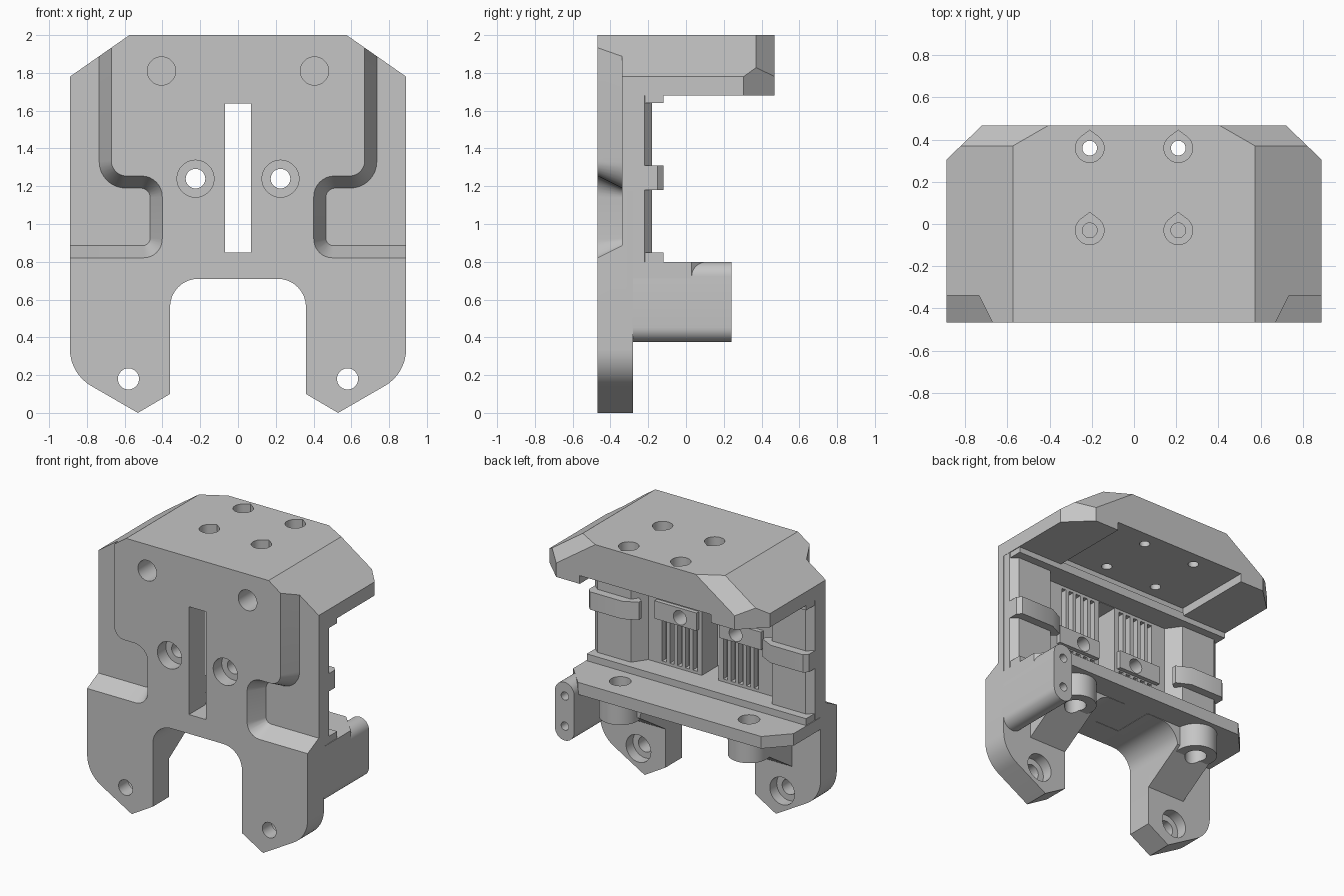
import bpy, bmesh, math
from mathutils import Vector

cube = bpy.data.objects.get("Cube")
if cube:
    bpy.data.objects.remove(cube)

grey = bpy.data.materials.new("plain_grey")
grey.use_nodes = True
grey.diffuse_color = (0.56, 0.56, 0.56, 1)
grey.node_tree.nodes["Principled BSDF"].inputs["Base Color"].default_value = (0.56, 0.56, 0.56, 1)
parts = []
cutters = []
SIDES = (1, -1)
new = bmesh.new


def finish(bm, name):
    bmesh.ops.recalc_face_normals(bm, faces=bm.faces)
    mesh = bpy.data.meshes.new(name)
    bm.to_mesh(mesh)
    bm.free()
    obj = bpy.data.objects.new(name, mesh)
    bpy.context.collection.objects.link(obj)
    return obj


def part(bm, name, cuts=()):
    obj = finish(bm, name)
    for cut in cuts:
        mod = obj.modifiers.new("cut", "BOOLEAN")
        mod.operation, mod.solver, mod.object = "DIFFERENCE", "EXACT", cut
    parts.append(obj)


def cutter(bm, name):
    obj = finish(bm, name)
    obj.hide_render = True
    cutters.append(obj)
    return obj


def pair_cutter(name, build):
    bm = new()
    for s in SIDES:
        build(bm, s)
    return cutter(bm, name)


def rounded(points, steps=8):
    """Outline from (u, v) or (u, v, radius) corners."""
    out = []
    for i, p in enumerate(points):
        c = Vector(p[:2])
        if len(p) == 2:
            out.append(c)
            continue
        a = (Vector(points[i - 1][:2]) - c).normalized()
        b = (Vector(points[(i + 1) % len(points)][:2]) - c).normalized()
        half = a.angle(b) / 2
        mid = c + (a + b).normalized() * p[2] / math.sin(half)
        start = c + a * p[2] / math.tan(half) - mid
        end = c + b * p[2] / math.tan(half) - mid
        for k in range(steps + 1):
            blend = start.normalized().slerp(end.normalized(), k / steps)
            out.append(mid + blend.normalized() * p[2])
    return out


def loft(bm, lower, upper, lo, hi, axis="y", side=1):
    """Solid between two outlines, standing on the y or z axis."""
    def place(p, h):
        return (side * p[0], h, p[1]) if axis == "y" else (side * p[0], p[1], h)
    a = [bm.verts.new(place(p, lo)) for p in lower]
    b = [bm.verts.new(place(p, hi)) for p in upper]
    faces = [bm.faces.new(a), bm.faces.new(b[::-1])]
    for i in range(len(a)):
        j = (i + 1) % len(a)
        faces.append(bm.faces.new((a[i], b[i], b[j], a[j])))
    return bm


def prism(bm, outline, lo, hi, axis="y", side=1):
    return loft(bm, outline, outline, lo, hi, axis, side)


def box(bm, x0, x1, y0, y1, z0, z1, side=1):
    return prism(bm, [(x0, z0), (x1, z0), (x1, z1), (x0, z1)], y0, y1, "y", side)


def disc(u, v, r, n=32):
    return [(u + r * math.cos(2 * math.pi * k / n), v + r * math.sin(2 * math.pi * k / n))
            for k in range(n)]


def slice_off(bm, point, normal):
    geom = bm.verts[:] + bm.edges[:] + bm.faces[:]
    cut = bmesh.ops.bisect_plane(bm, geom=geom, plane_co=point, plane_no=normal, clear_outer=True)
    edges = [e for e in cut["geom_cut"] if isinstance(e, bmesh.types.BMEdge)]
    bmesh.ops.holes_fill(bm, edges=edges)


def mirrored(half):
    """Close a right-hand outline with its mirror image."""
    return half + [(-p[0], *p[1:]) for p in reversed(half)]


def pair_bore(name, u, v, r, lo, hi, axis="y"):
    return pair_cutter(name, lambda bm, s: prism(bm, disc(u, v, r), lo, hi, axis, s))


def grooves(bm, s):
    for i in range(5):
        x = 0.105 + 0.062 * i
        for z in (0.87, 1.32):
            box(bm, x, x + 0.035, -0.325, -0.2, z, z + 0.3, s)


def roof_bores(bm, s):
    for y in (-0.03, 0.36):
        prism(bm, disc(0.21, y, 0.035), 1.5, 2.2, "z", s)


def roof_heads(bm, s):
    for y in (-0.03, 0.36):
        ring = disc(0.21, y, 0.068)
        ring[6:11] = [(0.21, y + 0.085)]  # teardrop tip
        prism(bm, ring, 1.82, 2.2, "z", s)


# Sloped side pockets, carried a little past the front face
front_edge = rounded([(0.67, 2.2), (0.67, 1.255, 0.08), (0.40, 1.255, 0.11),
                      (0.40, 0.82, 0.1), (1.1, 0.82), (1.1, 2.2)])
deep_edge = rounded([(0.735, 2.2), (0.735, 1.19, 0.14), (0.465, 1.19, 0.05),
                     (0.465, 0.885, 0.04), (1.1, 0.885), (1.1, 2.2)])
past = [f + (f - d) * 0.08 for f, d in zip(front_edge, deep_edge)]
side_pocket = pair_cutter("side_pocket_cutter",
                          lambda bm, s: loft(bm, past, deep_edge, -0.4804, -0.34, "y", s))

# Holes, slots and recesses
front_hole = pair_bore("front_hole_cutter", 0.405, 1.81, 0.075, -0.6, -0.2)
screw_bore = pair_bore("screw_bore_cutter", 0.225, 1.24, 0.052, -0.6, 0)
screw_head = pair_bore("screw_head_cutter", 0.225, 1.24, 0.098, -0.6, -0.37)
leg_bore = pair_bore("leg_bore_cutter", 0.58, 0.18, 0.056, -0.6, 0)
leg_head = pair_bore("leg_head_cutter", 0.58, 0.18, 0.1, -0.36, 0)
shelf_bore = pair_bore("shelf_bore_cutter", 0.52, 0.016, 0.072, 0.3, 1.0, "z")
belt_groove = pair_cutter("belt_groove_cutter", grooves)
roof_bore = pair_cutter("roof_bore_cutter", roof_bores)
roof_head = pair_cutter("roof_head_cutter", roof_heads)
centre_slot = cutter(box(new(), -0.068, 0.068, -0.6, 0, 0.85, 1.637), "centre_slot_cutter")
roof_recess = cutter(box(new(), -0.53, 0.53, -0.13, 0.6, 1.5, 1.74), "roof_recess_cutter")
boss_bm = new()
for z in (0.48, 0.70):
    prism(boss_bm, disc(0.81, z, 0.03), 0.0, 0.4)
boss_holes = cutter(boss_bm, "boss_hole_cutter")

# Front plate with two legs
plate_outline = rounded(mirrored([(0.575, 2), (0.89, 1.78), (0.89, 0.208, 0.225), (0.53, 0),
                                  (0.36, 0.1), (0.36, 0.71, 0.15)]))
part(prism(new(), plate_outline, -0.468, -0.28), "front_plate",
     [side_pocket, centre_slot, front_hole, screw_bore, screw_head, leg_bore, leg_head, belt_groove])

# Overhanging roof with chamfered rear corners
roof = prism(new(), mirrored([(0.575, 2), (0.89, 1.78), (0.89, 1.68)]), -0.3, 0.468)
for s in SIDES:
    slice_off(roof, (s * 0.89, 0.305, 1.7), (s * 0.163, 0.17, 0))
    slice_off(roof, (s * 0.575, 0.37, 2), (s * 0.694, 1.205, 1))
part(roof, "roof", [front_hole, roof_recess, roof_bore, roof_head])

# Rear strips above and below the belt cavity
part(box(new(), -0.885, 0.885, -0.3, -0.12, 1.64, 1.70), "upper_strip")
part(box(new(), -0.885, 0.885, -0.3, -0.12, 0.75, 0.85), "lower_strip")

# Shelf behind the arch
part(prism(new(), mirrored([(0.89, -0.3), (0.89, 0.03), (0.74, 0.19)]), 0.712, 0.80, "z"),
     "rear_shelf", [shelf_bore])

for s, label in ((1, "left"), (-1, "right")):
    # Rear side panel and its raised clip
    part(prism(new(), [(0.5, -0.3), (0.5, -0.28), (0.57, -0.18), (0.84, -0.18), (0.888, -0.22),
                       (0.888, -0.3)], 0.79, 1.7, "z", s), label + "_side_panel")
    part(prism(new(), [(0.5, -0.2), (0.5, -0.17), (0.6, -0.12), (0.86, -0.12), (0.888, -0.15),
                       (0.888, -0.25), (0.57, -0.25)], 1.18, 1.31, "z", s), label + "_clip")
    # Bar across the belt grooves
    part(box(new(), 0.09, 0.43, -0.3, -0.25, 1.18, 1.31, s), label + "_belt_bar", [screw_bore])
    # Sloped web and round boss under the shelf
    web = prism(new(), rounded([(0.1, 0.79), (0.1, 0.71), (0.36, 0.71, 0.15), (0.36, 0.38),
                                (0.66, 0.38), (0.66, 0.79)]), -0.3, 0.02, "y", s)
    slice_off(web, (0, 0, 0.56), (0, 0.18, -0.28))
    part(web, label + "_shelf_web", [shelf_bore])
    part(prism(new(), disc(0.52, 0.016, 0.14), 0.545, 0.79, "z", s), label + "_shelf_boss", [shelf_bore])

# Upright rounded boss on one side, with two screw holes
r = 0.077
part(prism(new(), rounded([(0.735, 0.375, r), (0.89, 0.375, r), (0.89, 0.80, r), (0.735, 0.80, r)]),
           -0.3, 0.24), "side_boss", [boss_holes])

# Apply the cuts, drop the cutters and shade
bpy.context.view_layer.update()
graph = bpy.context.evaluated_depsgraph_get()
meshes = [bpy.data.meshes.new_from_object(o.evaluated_get(graph)) for o in parts]
for obj, mesh in zip(parts, meshes):
    obj.modifiers.clear()
    obj.data = mesh
    mesh.materials.clear()
    mesh.materials.append(grey)
for obj in cutters:
    bpy.data.objects.remove(obj)
bpy.ops.object.select_all(action="DESELECT")
for obj in parts:
    obj.select_set(True)
bpy.context.view_layer.objects.active = parts[0]
bpy.ops.object.shade_smooth_by_angle(angle=math.radians(30))
